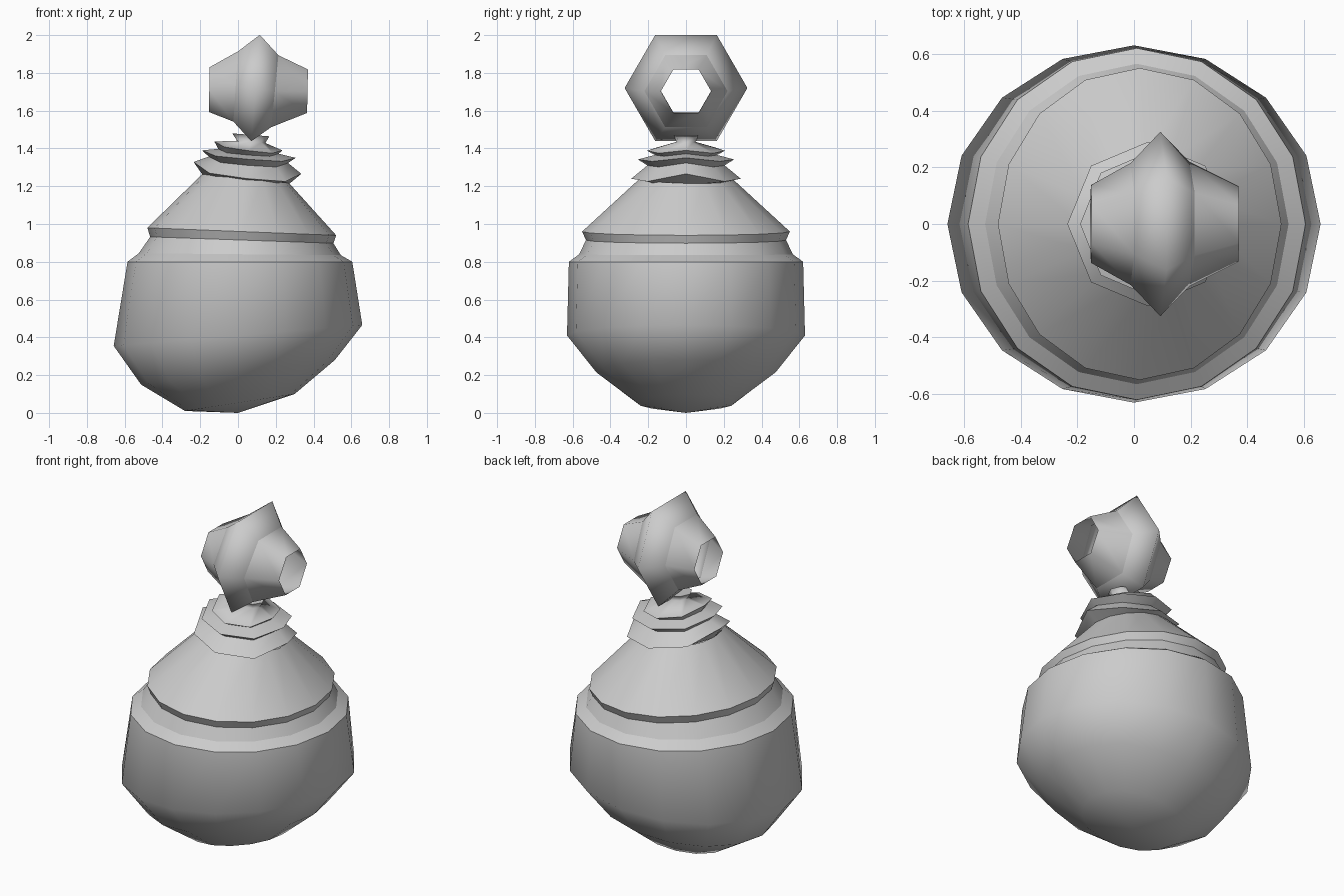
import bpy, bmesh
from math import cos, sin, tau

cube = bpy.data.objects.get("Cube")
if cube:
    bpy.data.objects.remove(cube, do_unlink=True)

GREY = (0.6, 0.6, 0.6, 1)
mat = bpy.data.materials.new("plain grey")
mat.use_nodes = True
mat.diffuse_color = GREY
mat.node_tree.nodes["Principled BSDF"].inputs["Base Color"].default_value = GREY


def finish(name, bm):
    bmesh.ops.recalc_face_normals(bm, faces=bm.faces)
    for f in bm.faces:
        f.smooth = True
    mesh = bpy.data.meshes.new(name)
    bm.to_mesh(mesh)
    bm.free()
    mesh.materials.append(mat)
    obj = bpy.data.objects.new(name, mesh)
    bpy.context.collection.objects.link(obj)
    return obj


def bridge(bm, low, high):
    n = len(low)
    for i in range(n):
        j = (i + 1) % n
        bm.faces.new((low[i], low[j], high[j], high[i]))


def mark_sharp(bm, ring):
    for a, b in zip(ring, ring[1:] + ring[:1]):
        bm.edges.get((a, b)).smooth = False


def level_ring(bm, sides, x, z, rx, ry, slope=0, lift=0):
    """Tilted horizontal ring; lift raises its two x tips."""
    ring = []
    for i in range(sides):
        c, s = cos(tau * i / sides), sin(tau * i / sides)
        ring.append(bm.verts.new((x + rx * c, ry * s, z + slope * rx * c + lift * c ** 6)))
    return ring


def lathe(name, sides, rows, sharp, pole=None, cap=False):
    bm = bmesh.new()
    rings = [level_ring(bm, sides, *row) for row in rows]
    for low, high in zip(rings, rings[1:]):
        bridge(bm, low, high)
    for k in sharp:
        mark_sharp(bm, rings[k])
    if pole is not None:
        tip = bm.verts.new(pole)
        for a, b in zip(rings[0], rings[0][1:] + rings[0][:1]):
            bm.faces.new((tip, b, a))
    if cap:
        bm.faces.new(rings[-1])
        mark_sharp(bm, rings[-1])
    return finish(name, bm)


# Rows: centre x, centre z, x radius, y radius, slope, lift
# Round lopsided bowl
lathe("bowl", 16, [
    (0.01, 0.055, 0.29, 0.26, 0.155),
    (0, 0.215, 0.513, 0.475, 0.127),
    (0, 0.41, 0.658, 0.63, 0.084),
    (0.01, 0.80, 0.595, 0.62),
], [], pole=(0, 0, 0))

# Ledge, grooved band and sloping shoulder
lathe("shoulder", 16, [
    (0.01, 0.80, 0.595, 0.62),
    (0.01, 0.84, 0.535, 0.565, -0.01),
    (0.02, 0.915, 0.485, 0.53, -0.035),
    (0.02, 0.96, 0.50, 0.55, -0.04),
    (0.04, 1.24, 0.23, 0.245, -0.1),
], [1, 2, 3])

# Ruffled collar, stacked flared lips
lathe("ruffled_collar", 8, [
    (0.04, 1.232, 0.225, 0.24, -0.11),
    (0.05, 1.24, 0.285, 0.29, -0.11, 0.057),
    (0.055, 1.31, 0.21, 0.205, -0.08, 0.03),
    (0.058, 1.342, 0.248, 0.255, -0.08, 0.028),
    (0.055, 1.365, 0.16, 0.165, -0.08, 0.02),
    (0.055, 1.388, 0.18, 0.206, -0.13, 0.025),
    (0.07, 1.435, 0.075, 0.05, -0.08),
    (0.068, 1.472, 0.098, 0.078, -0.08),
], [1, 2, 3, 4, 5], cap=True)

# Open six-sided spool lying along x: centre x, centre z, radius, lean
SPOOL = [
    (-0.152, 1.712, 0.137, 0.02),
    (-0.012, 1.728, 0.215, 0.067),
    (0.093, 1.72, 0.325, 0.08),
    (0.195, 1.703, 0.22, 0.1),
    (0.368, 1.703, 0.133, 0.02),
]
bm = bmesh.new()
rings = []
for x, z, r, lean in SPOOL:
    ring = []
    for i in range(6):
        dy, dz = r * cos(tau * i / 6), r * sin(tau * i / 6)
        ring.append(bm.verts.new((x + lean * dz, dy, z + dz)))
    rings.append(ring)
for low, high in zip(rings, rings[1:]):
    bridge(bm, low, high)
for k in (1, 3):
    mark_sharp(bm, rings[k])
finish("spool_stopper", bm)
